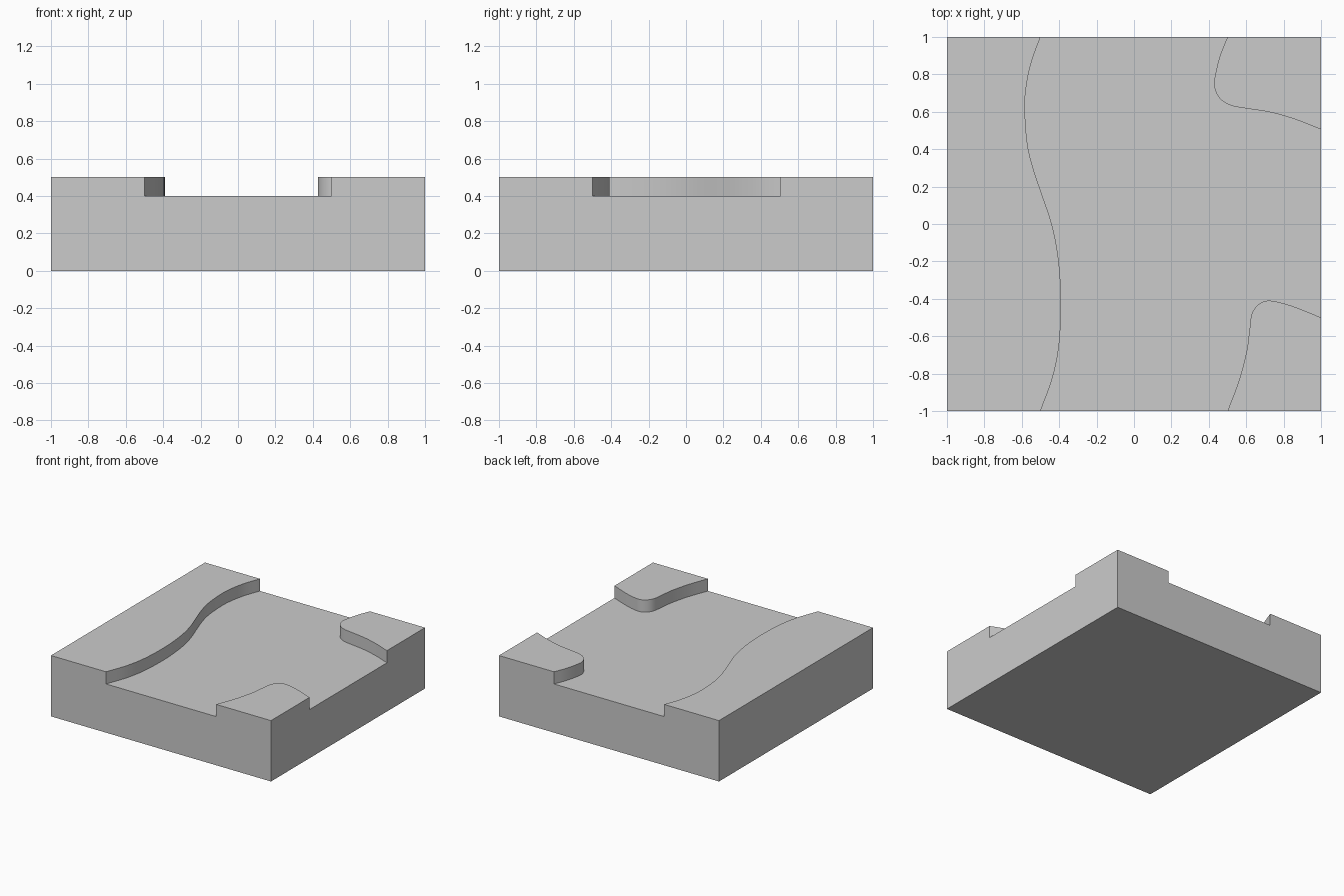
import bpy, bmesh
from mathutils import Vector

if "Cube" in bpy.data.objects:
    bpy.data.objects.remove(bpy.data.objects["Cube"])


def smooth_path(points, steps=5):
    """Catmull-Rom curve through the points."""
    p = [Vector(q) for q in points]
    p = [2 * p[0] - p[1]] + p + [2 * p[-1] - p[-2]]
    out = []
    for a, b, c, d in zip(p, p[1:], p[2:], p[3:]):
        for i in range(steps):
            t = i / steps
            out.append(0.5 * (2 * b + (c - a) * t + (2 * a - 5 * b + 4 * c - d) * t * t
                              + (3 * b - a - 3 * c + d) * t ** 3))
    return out + [p[-2]]


def prism(name, outline, z0, z1):
    bm = bmesh.new()
    face = bm.faces.new([bm.verts.new((x, y, z0)) for x, y in outline])
    ext = bmesh.ops.extrude_face_region(bm, geom=[face])
    verts = [v for v in ext["geom"] if isinstance(v, bmesh.types.BMVert)]
    bmesh.ops.translate(bm, verts=verts, vec=(0, 0, z1 - z0))
    bmesh.ops.recalc_face_normals(bm, faces=bm.faces)
    mesh = bpy.data.meshes.new(name)
    bm.to_mesh(mesh)
    bm.free()
    obj = bpy.data.objects.new(name, mesh)
    bpy.context.collection.objects.link(obj)
    return obj


# Square ground tile
tile = prism("ground_tile", [(-1, -1), (1, -1), (1, 1), (-1, 1)], 0, 0.5)

# Bank lines of the forked river
left_bank = smooth_path([(-0.5, 1), (-0.55, 0.86), (-0.578, 0.72), (-0.583, 0.6),
                         (-0.57, 0.43), (-0.54, 0.3), (-0.5, 0.18), (-0.44, 0),
                         (-0.405, -0.18), (-0.39, -0.4), (-0.4, -0.64),
                         (-0.435, -0.82), (-0.5, -1)])
near_bank = smooth_path([(0.5, -1), (0.56, -0.84), (0.6, -0.69), (0.616, -0.58),
                         (0.63, -0.48), (0.67, -0.427), (0.73, -0.41),
                         (0.85, -0.44), (1, -0.5)])
far_bank = smooth_path([(1, 0.505), (0.86, 0.56), (0.73, 0.597), (0.6, 0.618),
                        (0.52, 0.633), (0.46, 0.67), (0.43, 0.73), (0.433, 0.79),
                        (0.46, 0.9), (0.5, 1)])

# River cutter, extended past the tile edges
outline = (left_bank + [(-0.5, -1.1), (0.5, -1.1)] + near_bank
           + [(1.1, -0.5), (1.1, 0.505)] + far_bank + [(0.5, 1.1), (-0.5, 1.1)])
cutter = prism("river_cutter", outline, 0.4, 0.7)
cutter.hide_render = True
cutter.hide_set(True)

cut = tile.modifiers.new("river", "BOOLEAN")
cut.operation = "DIFFERENCE"
cut.solver = "EXACT"
cut.object = cutter

# Smooth the curved banks and keep the hard edges
bpy.context.view_layer.objects.active = tile
tile.select_set(True)
bpy.ops.object.modifier_apply(modifier=cut.name)
bpy.data.objects.remove(cutter)
bpy.ops.object.shade_smooth_by_angle()
